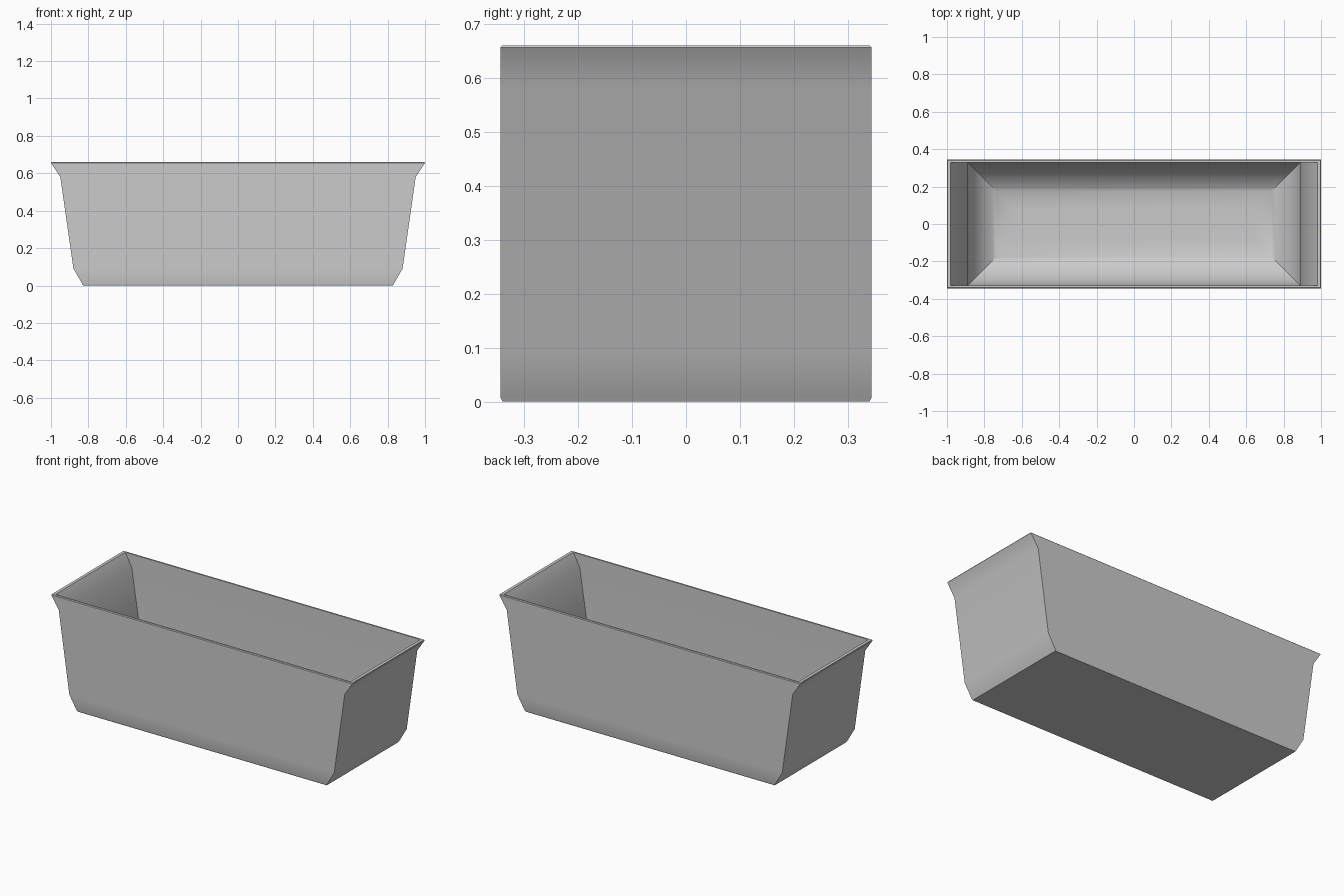
import bpy
import bmesh
from math import sin, cos, pi

cube = bpy.data.objects.get("Cube")
if cube:
    bpy.data.objects.remove(cube, do_unlink=True)

grey = bpy.data.materials.new("plain_grey")
grey.use_nodes = True
colour = (0.6, 0.6, 0.6, 1)
grey.diffuse_color = colour
grey.node_tree.nodes["Principled BSDF"].inputs["Base Color"].default_value = colour

HALF_Y, INNER_Y, HEIGHT, FLOOR, COVE = 0.344, 0.33, 0.66, 0.02, 0.25
EDGE = 0.004

# Rectangular rings (half length, half width, height), outside first
rings = [
    (0.828, HALF_Y - EDGE, 0),
    (0.832, HALF_Y, EDGE * 2),
    (0.88, HALF_Y, 0.09),
    (0.95, HALF_Y, 0.58),
    (1.0, HALF_Y, HEIGHT - EDGE),
    (0.998, HALF_Y - EDGE, HEIGHT),
    # Over the rim and down the inner walls
    (0.98, INNER_Y, HEIGHT),
    (0.937, INNER_Y, 0.58),
]
# Wide cove from the inner walls to the floor, mitred at the corners
STEPS = 16
for i in range(STEPS + 1):
    a = i / STEPS * pi / 2
    inset = COVE * (1 - cos(a))
    rings.append((0.89 - inset, INNER_Y - inset, FLOOR + COVE * (1 - sin(a))))

# Loft the trough through the rings and close both ends
bm = bmesh.new()
loops = [[bm.verts.new((sx * x, sy * y, z))
          for sx, sy in ((-1, -1), (1, -1), (1, 1), (-1, 1))]
         for x, y, z in rings]
for low, high in zip(loops, loops[1:]):
    for k in range(4):
        n = (k + 1) % 4
        bm.faces.new((low[k], low[n], high[n], high[k]))
bm.faces.new(loops[0][::-1])
bm.faces.new(loops[-1])
bmesh.ops.recalc_face_normals(bm, faces=bm.faces)

mesh = bpy.data.meshes.new("trough")
bm.to_mesh(mesh)
bm.free()
mesh.materials.append(grey)
trough = bpy.data.objects.new("trough", mesh)
bpy.context.collection.objects.link(trough)

# Smooth the end profiles and cove, keep corners sharp
bpy.ops.object.select_all(action="DESELECT")
trough.select_set(True)
bpy.context.view_layer.objects.active = trough
bpy.ops.object.shade_smooth_by_angle(angle=pi / 6)
